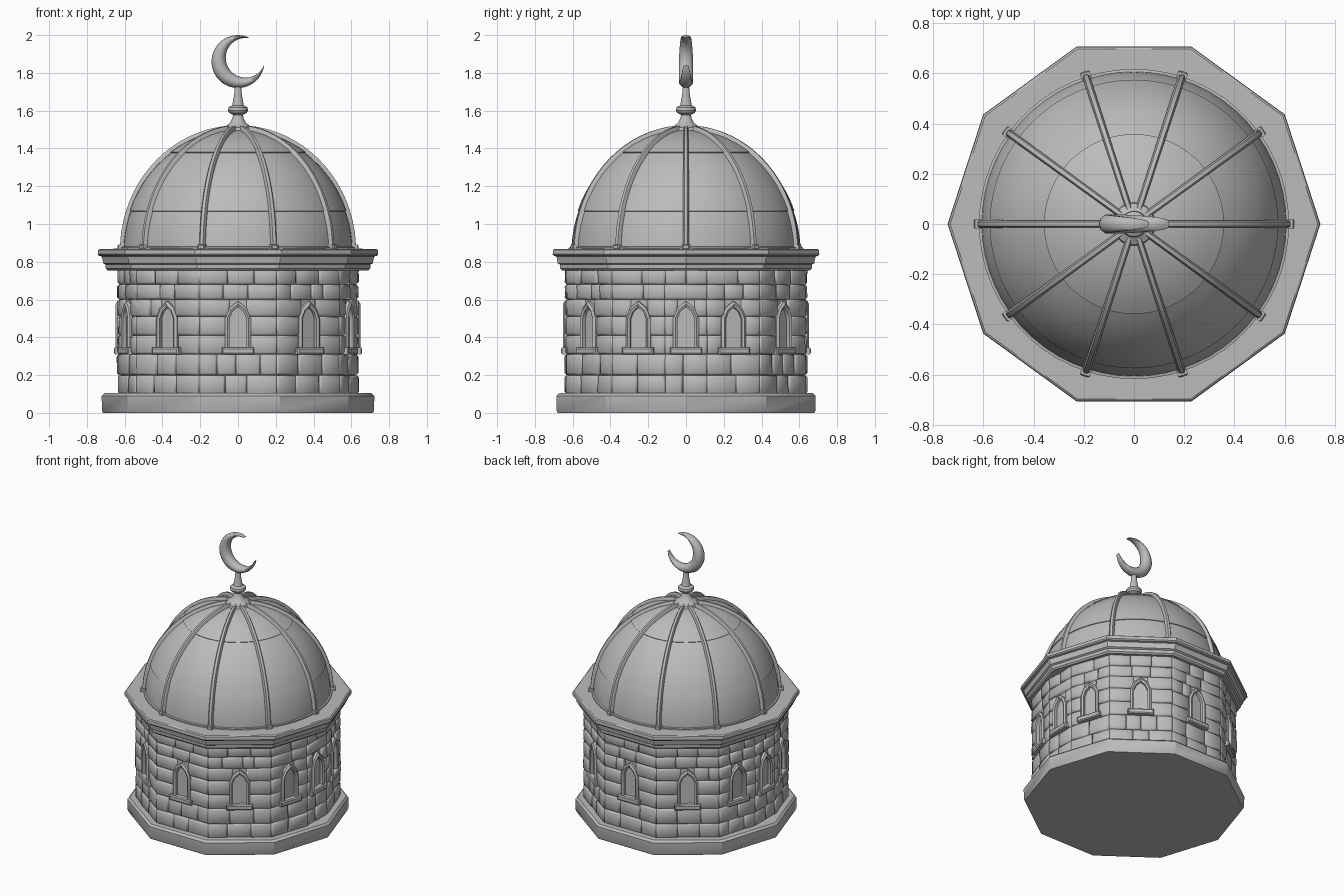
import bpy, bmesh, math, random
from math import sin, cos, pi, radians
from mathutils import Vector, Matrix

random.seed(4)
if "Cube" in bpy.data.objects:
    bpy.data.objects.remove(bpy.data.objects["Cube"])

stone = bpy.data.materials.new("pale grey stone")
stone.use_nodes = True
GREY = (0.5, 0.5, 0.5, 1)
stone.diffuse_color = GREY
stone.node_tree.nodes["Principled BSDF"].inputs["Base Color"].default_value = GREY


def finish(name, bm, angle=35):
    bmesh.ops.recalc_face_normals(bm, faces=bm.faces)
    mesh = bpy.data.meshes.new(name)
    bm.to_mesh(mesh)
    bm.free()
    mesh.materials.append(stone)
    ob = bpy.data.objects.new(name, mesh)
    bpy.context.collection.objects.link(ob)
    bpy.ops.object.select_all(action='DESELECT')
    bpy.context.view_layer.objects.active = ob
    ob.select_set(True)
    bpy.ops.object.shade_smooth_by_angle(angle=radians(angle))
    return ob


def skin(bm, loops, closed=False):
    """Bridge equal-length point loops into a tube, capped unless closed."""
    rings = [[bm.verts.new(p) for p in loop] for loop in loops]
    n = len(rings[0])
    pairs = list(zip(rings, rings[1:])) + ([(rings[-1], rings[0])] if closed else [])
    for a, b in pairs:
        for i in range(n):
            j = (i + 1) % n
            bm.faces.new((a[i], a[j], b[j], b[i]))
    if not closed:
        bm.faces.new(rings[0])
        bm.faces.new(rings[-1])


def lathe(name, profile, sides, angle=35):
    bm = bmesh.new()
    skin(bm, [[(r * cos(2 * pi * i / sides), r * sin(2 * pi * i / sides), z)
               for i in range(sides)] for r, z in profile])
    return finish(name, bm, angle)


def box(bm, frame, u0, u1, z0, z1, d0, d1, taper=0.0, jitter=0.0):
    """Block on a wall side: u along it, z up, d outward, outer face narrowed."""
    def loop(d, t, j):
        pts = [(u0 + t, z0 + t), (u1 - t, z0 + t), (u1 - t, z1 - t), (u0 + t, z1 - t)]
        return [frame @ Vector((u, d + random.uniform(-j, j), z)) for u, z in pts]
    skin(bm, [loop(d0, 0, 0), loop(d1 - taper * 0.8, 0, 0), loop(d1, taper, jitter)])


def sides_of(radius, cut):
    """Decagon sides, with the two corners on the x axis cut flat."""
    pts = []
    for k in range(10):
        a = k * pi / 5
        p = Vector((radius * cos(a), radius * sin(a), 0))
        if k % 5 == 0:
            s = 1 if k == 0 else -1
            x = s * (radius - cut * math.tan(pi / 10))
            pts += [Vector((x, -s * cut, 0)), Vector((x, s * cut, 0))]
        else:
            pts.append(p)
    out = []
    for p, q in zip(pts, pts[1:] + pts[:1]):
        t = (q - p).normalized()
        normal = Vector((t.y, -t.x, 0))
        frame = Matrix.Translation((p + q) / 2) @ Matrix((t, normal, (0, 0, 1))).transposed().to_4x4()
        out.append((frame, (q - p).length / 2, p))
    return out


# Foundation and wall core
lathe("foundation", [(0.715, 0), (0.72, 0.012), (0.722, 0.09), (0.708, 0.104), (0.6, 0.106)], 10)
WALL = sides_of(0.657, 0.11)
core = bmesh.new()
skin(core, [[p + Vector((0, 0, z)) for _, _, p in WALL] for z in (0.1, 0.77)])
finish("wall_core", core)

# Rough stone courses, leaving room for the windows
rows = [0.1, 0.2, 0.31, 0.41, 0.51, 0.6, 0.68, 0.765]
bm = bmesh.new()
for frame, half, _ in WALL:
    for r, (z0, z1) in enumerate(zip(rows, rows[1:])):
        gap = {2: 0.062, 3: 0.062, 4: 0.045}.get(r, 0)
        end = half + 0.004
        spans = [(-end, -gap), (gap, end)] if gap else [(-end, end)]
        for a, b in spans:
            count = max(1, round((b - a) / random.uniform(0.1, 0.16)))
            cuts = [a + (b - a) * (i + (random.uniform(-0.2, 0.2) if 0 < i < count else 0)) / count
                    for i in range(count + 1)]
            for u0, u1 in zip(cuts, cuts[1:]):
                box(bm, frame, u0 + 0.001, u1 - 0.001, z0 + 0.001, z1 - 0.001, -0.02,
                    random.uniform(0.011, 0.018), 0.011, 0.003)
finish("wall_stones", bm, 60)

# Pointed window frames and sills
outer = [(0.068, 0.34), (0.068, 0.5), (0.045, 0.555), (0, 0.592)]
inner = [(0.044, 0.34), (0.044, 0.5), (0.029, 0.535), (0, 0.56)]
frames, sills = bmesh.new(), bmesh.new()
for frame, _, _ in WALL:
    loops = []
    arches = [(o, i) for o, i in zip(outer, inner)]
    arches += [((-o[0], o[1]), (-i[0], i[1])) for o, i in reversed(arches[:-1])]
    for (ou, oz), (iu, iz) in arches:
        mu, mz = (ou + iu) / 2, (oz + iz) / 2
        section = [(ou, oz, -0.01), (ou, oz, 0.018), (mu, mz, 0.027), (iu, iz, 0.02), (iu, iz, -0.01)]
        loops.append([frame @ Vector((u, d, z)) for u, z, d in section])
    skin(frames, loops)
    box(sills, frame, -0.086, 0.086, 0.31, 0.346, -0.02, 0.036, 0.007)
finish("window_frames", frames)
finish("window_sills", sills, 30)

# Stepped cornice
lathe("cornice", [(0.64, 0.755), (0.69, 0.755), (0.7, 0.765), (0.702, 0.785), (0.714, 0.792),
                  (0.718, 0.815), (0.722, 0.828), (0.736, 0.832), (0.742, 0.84),
                  (0.74, 0.862), (0.732, 0.868), (0.58, 0.87)], 10, 30)

# Dome in three slightly lapped bands
BASE, RISE, RADIUS = 0.86, 0.64, 0.602


def dome_point(t, lift=0.0):
    return ((RADIUS + lift) * cos(t), BASE + (RISE + lift) * sin(t))


profile = []
for a, b in ((0, 0.33), (0.33, 0.94), (0.94, 1.5)):
    profile += [dome_point(a + (b - a) * i / 7, 0.005 * (1 - i / 7)) for i in range(8)]
lathe("dome", profile, 60)
lathe("dome_base_ring", [(0.59, 0.862), (0.617, 0.862), (0.617, 0.878), (0.59, 0.884)], 60)

# Ten ribs with small feet
ribs, feet = bmesh.new(), bmesh.new()
for k in range(10):
    turn = Matrix.Rotation(k * pi / 5, 4, 'Z')
    loops = []
    for i in range(19):
        t = 1.48 * i / 18
        w = 0.016 - 0.003 * i / 18
        section = [(-w, -0.02), (-w, 0.012), (-w * 0.55, 0.023), (w * 0.55, 0.023), (w, 0.012), (w, -0.02)]
        loop = []
        for s, lift in section:
            r, z = dome_point(t, lift)
            loop.append(turn @ Vector((r, s, z)))
        loops.append(loop)
    skin(ribs, loops)
    foot = turn @ Matrix.Translation((0.59, 0, 0)) @ Matrix.Rotation(-pi / 2, 4, 'Z')
    box(feet, foot, -0.02, 0.02, 0.862, 0.892, 0, 0.047, 0.006)
finish("dome_ribs", ribs)
finish("rib_feet", feet, 30)

# Turned finial
lathe("finial", [(0.1, 1.455), (0.1, 1.475), (0.086, 1.495), (0.082, 1.51), (0.064, 1.518),
                 (0.042, 1.535), (0.03, 1.56), (0.026, 1.578), (0.046, 1.588), (0.053, 1.602),
                 (0.05, 1.618), (0.031, 1.628), (0.026, 1.65), (0.02, 1.69), (0.016, 1.735)], 20)

# Crescent: the section swells between an outer and an inner arc
bm = bmesh.new()
loops = []
STEPS = 36
for i in range(STEPS + 1):
    f = i / STEPS
    ao, ai = radians(66 + 286 * f), radians(82 + 255 * f)
    po = Vector((0.14 * cos(ao), 0, 1.86 + 0.14 * sin(ao)))
    pi_ = Vector((0.04 + 0.105 * cos(ai), 0, 1.88 + 0.105 * sin(ai)))
    mid, arm = (po + pi_) / 2, (po - pi_) / 2
    depth = 0.012 + 0.028 * sin(pi * f) ** 0.7
    loops.append([mid + arm * cos(q * pi / 5) + Vector((0, depth * sin(q * pi / 5), 0)) for q in range(10)])
skin(bm, loops)
finish("crescent", bm, 50)
